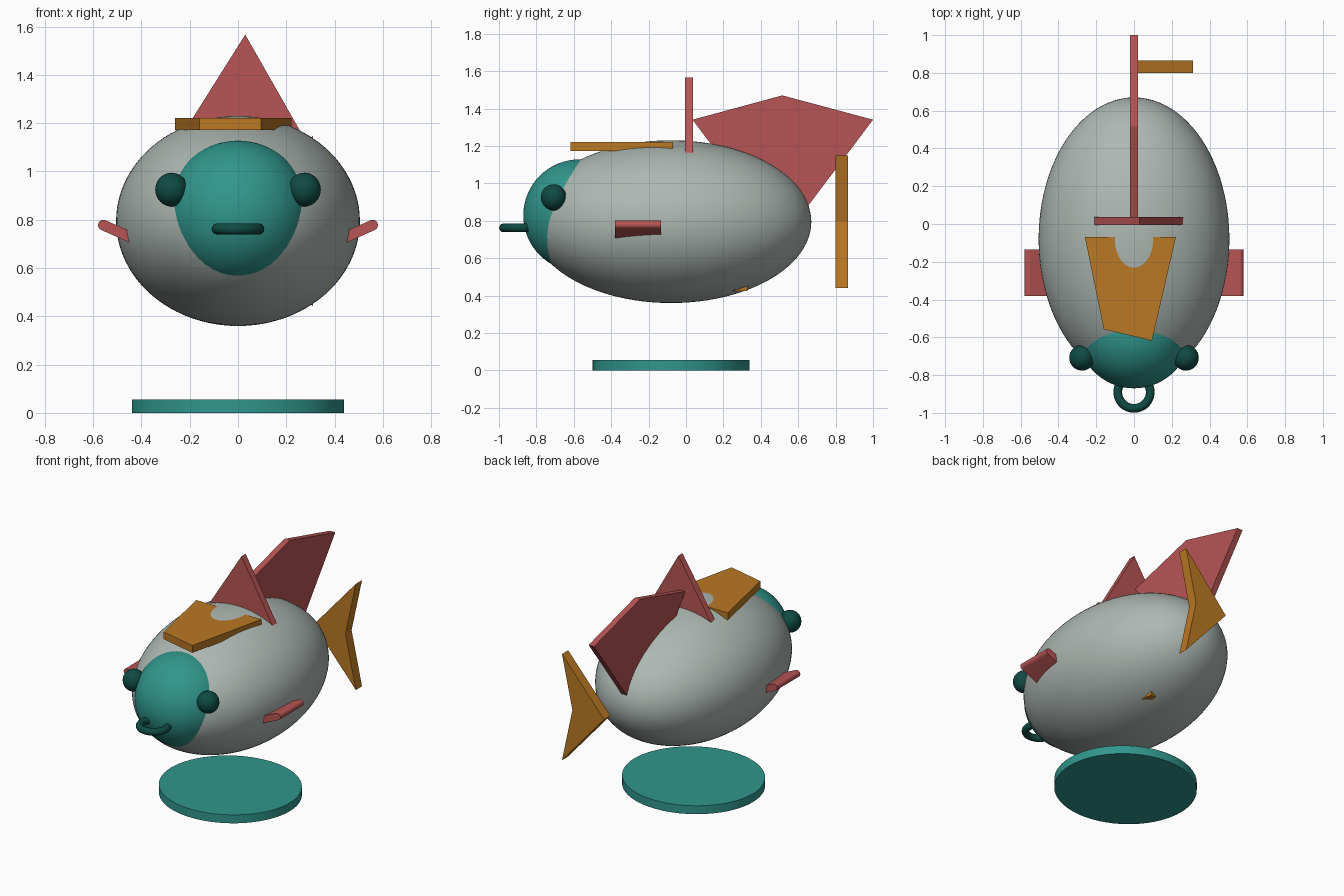
import bpy, bmesh, math
from mathutils import Vector

if "Cube" in bpy.data.objects:
    bpy.data.objects.remove(bpy.data.objects["Cube"])


def material(name, rgb):
    m = bpy.data.materials.new(name)
    lin = [c / 12.92 if c <= 0.04045 else ((c + 0.055) / 1.055) ** 2.4 for c in rgb]
    m.diffuse_color = (*lin, 1)
    m.use_nodes = True
    m.node_tree.nodes["Principled BSDF"].inputs["Base Color"].default_value = m.diffuse_color
    return m


GREY = material("pale_grey", (0.68, 0.72, 0.70))
TEAL = material("teal", (0.19, 0.59, 0.55))
DARK = material("dark_teal", (0.06, 0.29, 0.26))
RED = material("dusty_red", (0.72, 0.33, 0.33))
ORANGE = material("ochre", (0.73, 0.47, 0.14))


def finish(name, mat, smooth=True):
    o = bpy.context.object
    o.name = name
    o.data.materials.append(mat)
    if smooth:
        bpy.ops.object.shade_smooth_by_angle(angle=math.radians(35))
    return o


def ellipsoid(name, mat, loc, radii, seg=64):
    bpy.ops.mesh.primitive_uv_sphere_add(segments=seg, ring_count=seg // 2, radius=1, location=loc)
    bpy.context.object.scale = radii
    return finish(name, mat)


def plate(name, mat, outline, axis, lo, hi, smooth=False):
    """Extrude a 2D outline along the given axis from lo to hi."""
    def place(p, h):
        c = list(p)
        c.insert(axis, h)
        return Vector(c)
    bm = bmesh.new()
    face = bm.faces.new([bm.verts.new(place(p, lo)) for p in outline])
    ext = bmesh.ops.extrude_face_region(bm, geom=[face])
    shift = place((0, 0), hi - lo)
    bmesh.ops.translate(bm, vec=shift, verts=[v for v in ext["geom"] if isinstance(v, bmesh.types.BMVert)])
    bmesh.ops.recalc_face_normals(bm, faces=bm.faces)
    me = bpy.data.meshes.new(name)
    bm.to_mesh(me)
    bm.free()
    o = bpy.data.objects.new(name, me)
    bpy.context.collection.objects.link(o)
    bpy.ops.object.select_all(action="DESELECT")
    bpy.context.view_layer.objects.active = o
    o.select_set(True)
    return finish(name, mat, smooth)


# Body and head
ellipsoid("body", GREY, (0, -0.08, 0.795), (0.505, 0.75, 0.435), 96)
ellipsoid("head", TEAL, (0, -0.57, 0.828), (0.3, 0.3, 0.3))

# Eyes
for side, s in (("left", -1), ("right", 1)):
    ellipsoid(side + "_eye", DARK, (s * 0.275, -0.708, 0.925), (0.068, 0.068, 0.07), 32)

# Mouth ring
bpy.ops.mesh.primitive_torus_add(major_radius=0.086, minor_radius=0.023, major_segments=48,
                                 minor_segments=16, location=(0, -0.89, 0.762))
finish("mouth", DARK)

# Stand disc
bpy.ops.mesh.primitive_cylinder_add(vertices=64, radius=1, depth=1, location=(0, -0.08, 0.028))
bpy.context.object.scale = (0.44, 0.42, 0.056)
finish("stand", TEAL)

# Side fins: tilted slabs with a rounded outer edge
tilt = math.radians(24)
along = Vector((math.cos(tilt), math.sin(tilt)))
across = Vector((-along.y, along.x))
tip = Vector((0.558, 0.778))
for side, s in (("left", -1), ("right", 1)):
    pts = [tip + 0.022 * (math.cos(a) * along + math.sin(a) * across)
           for a in (math.pi * (i / 8 - 0.5) for i in range(9))]
    root = tip - 0.2 * along
    pts += [root + 0.022 * across, root - 0.022 * across]
    plate(side + "_fin", RED, [(s * p.x, p.y) for p in pts], 1, -0.38, -0.135, True)

# Upright cross fin and long back fin
plate("cross_fin", RED, [(0.03, 1.567), (0.296, 1.1), (-0.264, 1.1)], 1, -0.006, 0.038)
plate("back_fin", RED, [(0.035, 1.34), (0.515, 1.47), (1.0, 1.34), (0.517, 0.70)], 0, -0.02, 0.02)

# Forehead plate, which the body pokes through
plate("forehead_plate", ORANGE, [(-0.26, -0.07), (0.222, -0.07), (0.095, -0.618), (-0.16, -0.557)],
      2, 1.172, 1.221)

# Tail chevron
plate("tail", ORANGE, [(0.0, 0.795), (0.312, 1.15), (0.235, 0.795), (0.312, 0.44)], 1, 0.80, 0.865)

# Small belly fin tip
plate("belly_fin", ORANGE, [(0.09, 0.24), (0.15, 0.24), (0.14, 0.33), (0.10, 0.32)], 2, 0.425, 0.475)
